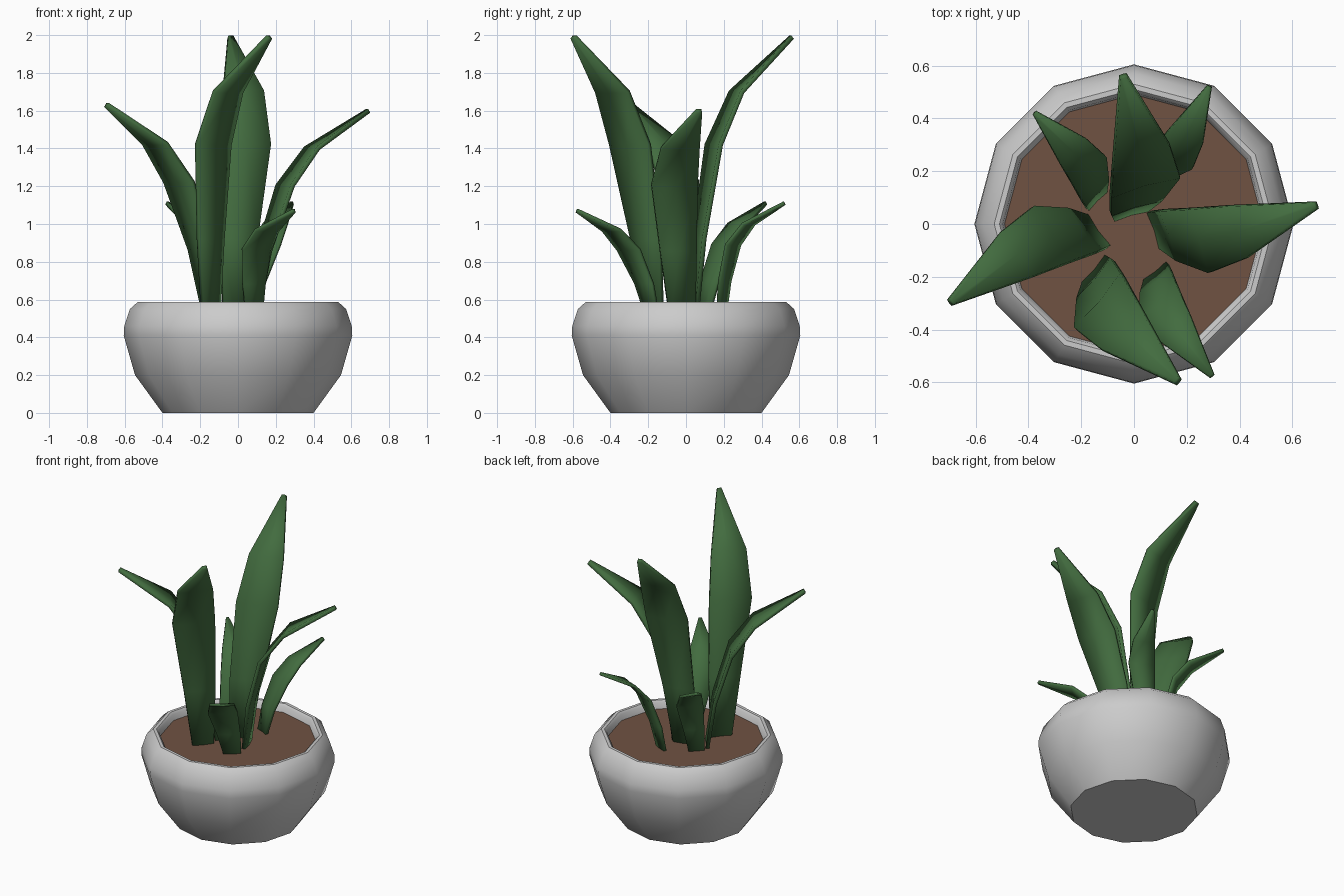
import bpy, bmesh, math
from mathutils import Vector

if "Cube" in bpy.data.objects:
    bpy.data.objects.remove(bpy.data.objects["Cube"])


def material(name, rgb):
    m = bpy.data.materials.new(name)
    m.diffuse_color = (*rgb, 1)
    m.use_nodes = True
    m.node_tree.nodes["Principled BSDF"].inputs["Base Color"].default_value = m.diffuse_color
    return m


green = material("leaf_green", (0.055, 0.15, 0.05))
brown = material("soil_brown", (0.16, 0.085, 0.055))


def finish(name, bm, mat=None, angle=40):
    bmesh.ops.recalc_face_normals(bm, faces=bm.faces[:])
    me = bpy.data.meshes.new(name)
    bm.to_mesh(me)
    bm.free()
    ob = bpy.data.objects.new(name, me)
    bpy.context.collection.objects.link(ob)
    if mat:
        me.materials.append(mat)
    bpy.ops.object.select_all(action='DESELECT')
    ob.select_set(True)
    bpy.context.view_layer.objects.active = ob
    bpy.ops.object.shade_smooth_by_angle(angle=math.radians(angle))
    return ob


def lathe(name, profile, mat=None, n=12):
    """Revolve (radius, z) points; closes the first and last ring."""
    bm = bmesh.new()
    rings = [[bm.verts.new((r * math.cos(2 * math.pi * i / n),
                            r * math.sin(2 * math.pi * i / n), z))
              for i in range(n)] for r, z in profile]
    for a, b in zip(rings, rings[1:]):
        for i in range(n):
            j = (i + 1) % n
            bm.faces.new((a[i], a[j], b[j], b[i]))
    bm.faces.new(rings[0])
    bm.faces.new(rings[-1])
    return finish(name, bm, mat)


# pot with rounded rim, and soil
lathe("pot", [(0.40, 0), (0.545, 0.2), (0.605, 0.41), (0.602, 0.46), (0.572, 0.55),
              (0.53, 0.588), (0.51, 0.588), (0.497, 0.575), (0.485, 0.5)])
lathe("soil", [(0.487, 0.505), (0.492, 0.535)], brown)

# leaf outlines: outward lean, sideways drift, height, half width
TALL = [(0, 0, 0, 0.065), (0.025, -0.03, 0.42, 0.1), (0.09, -0.085, 0.92, 0.136),
        (0.21, -0.105, 1.20, 0.112), (0.51, -0.12, 1.49, 0.014)]
ARCHED = [(0, 0, 0, 0.07), (0.05, -0.04, 0.36, 0.1), (0.15, -0.095, 0.71, 0.127),
          (0.295, -0.11, 0.91, 0.105), (0.61, -0.11, 1.11, 0.014)]


def leaf(name, outline, tip, angle, spread=1.0, thick=0.024):
    """Leaf ending at tip, leaning toward the given compass angle."""
    a = math.radians(angle)
    d = Vector((math.cos(a), math.sin(a), 0))
    w = Vector((-d.y, d.x, 0))
    tip = Vector(tip)
    end = outline[-1]
    base = tip - (d * end[0] + w * end[1]) * spread
    base.z = 0.5
    rise = (tip.z - base.z) / end[2]
    bm = bmesh.new()
    rows = []
    for lean, drift, h, half in outline:
        c = base + (d * lean + w * drift) * spread + Vector((0, 0, h * rise))
        half *= spread
        rows.append([bm.verts.new(c + w * half * s + d * 0.08 * half * (1 - abs(s)))
                     for s in (-1, 0, 1)])
    for p, q in zip(rows, rows[1:]):
        for i in range(2):
            bm.faces.new((p[i], p[i + 1], q[i + 1], q[i]))
    ob = finish(name, bm, green)
    mod = ob.modifiers.new("thickness", 'SOLIDIFY')
    mod.thickness = thick
    mod.offset = 0
    ob.modifiers.move(len(ob.modifiers) - 1, 0)


# tall, arched and small leaves
leaf("tall_leaf_front", TALL, (0.165, -0.595, 1.99), -40.5)
leaf("tall_leaf_back", TALL, (-0.04, 0.56, 1.99), 106)
leaf("arched_leaf_right", ARCHED, (0.69, 0.07, 1.60), 18.6)
leaf("arched_leaf_left", ARCHED, (-0.695, -0.295, 1.63), 215.6)
leaf("small_leaf_back_right", ARCHED, (0.285, 0.52, 1.11), 65, 0.66, 0.018)
leaf("small_leaf_back_left", ARCHED, (-0.375, 0.42, 1.11), 135, 0.66, 0.018)
leaf("small_leaf_front", ARCHED, (0.295, -0.575, 1.07), -52, 0.73, 0.018)
